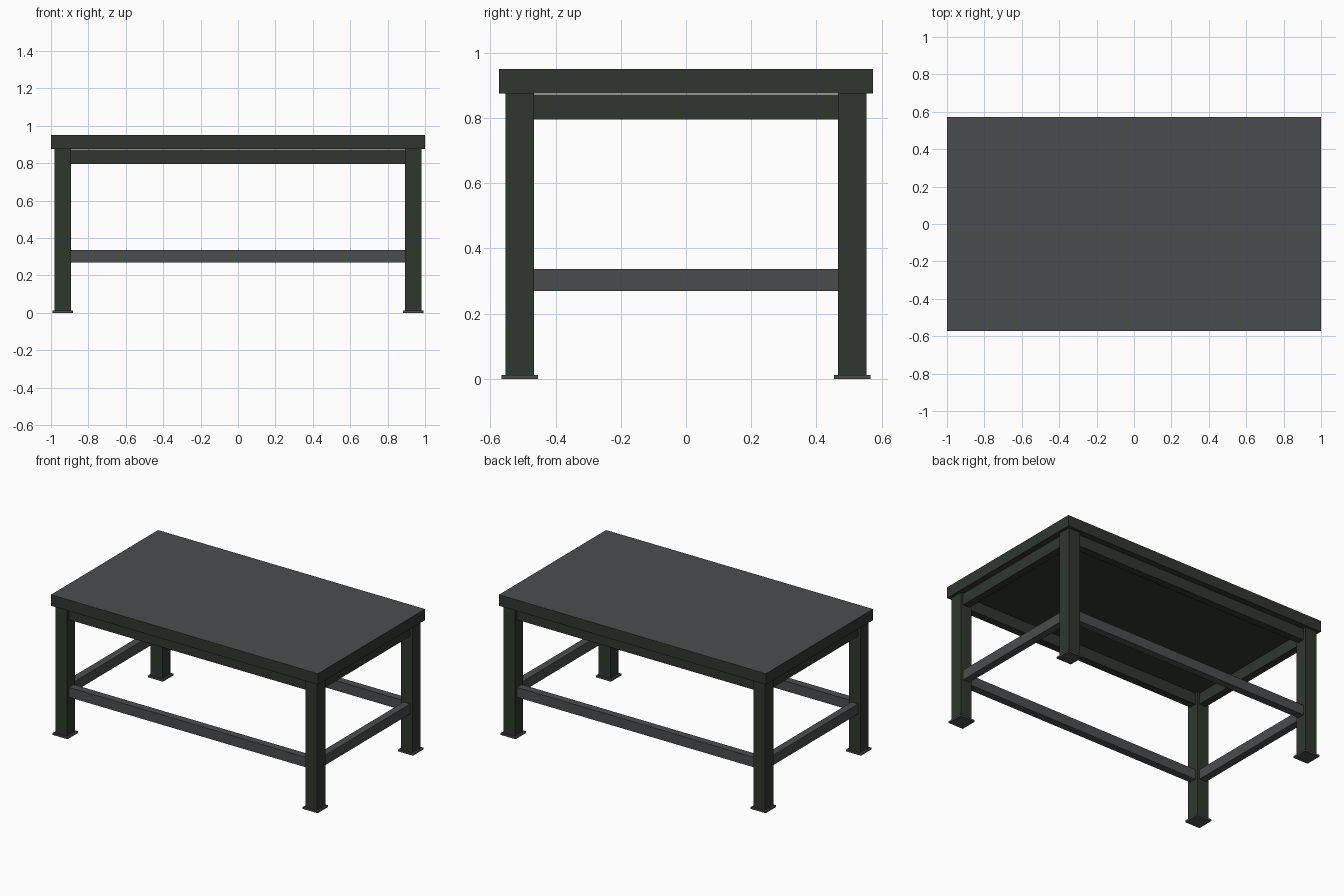
import bpy, bmesh
from mathutils import Matrix

if "Cube" in bpy.data.objects:
    bpy.data.objects.remove(bpy.data.objects["Cube"])


def material(name, color):
    m = bpy.data.materials.new(name)
    m.diffuse_color = (*color, 1)
    m.use_nodes = True
    m.node_tree.nodes["Principled BSDF"].inputs["Base Color"].default_value = m.diffuse_color
    return m


green = material("dark green paint", (0.029, 0.038, 0.028))
steel = material("dark grey steel", (0.068, 0.074, 0.076))


def box(name, lo, hi, mat):
    """Box between two opposite corners."""
    bm = bmesh.new()
    size = [b - a for a, b in zip(lo, hi)]
    mid = [(a + b) / 2 for a, b in zip(lo, hi)]
    bmesh.ops.create_cube(bm, size=1, matrix=Matrix.Translation(mid) @ Matrix.Diagonal((*size, 1)))
    me = bpy.data.meshes.new(name)
    bm.to_mesh(me)
    bm.free()
    me.materials.append(mat)
    ob = bpy.data.objects.new(name, me)
    bpy.context.collection.objects.link(ob)
    return ob


LX, LY = 0.937, 0.51      # leg centres
H = 0.0435                # half leg width
P = 0.056                 # half foot plate width
T = 0.025                 # half rail thickness
TOP_LO, TOP_HI = 0.875, 0.95

# Table top: green slab with a grey work surface
top = box("table_top", (-1, -0.573, TOP_LO), (1, 0.573, TOP_HI), green)
top.data.materials.append(steel)
for f in top.data.polygons:
    f.material_index = 1 if f.normal.z > 0.5 else 0

# Legs and foot plates
for sx, nx in ((-1, "left"), (1, "right")):
    for sy, ny in ((-1, "front"), (1, "back")):
        x, y = sx * LX, sy * LY
        box(f"{ny}_{nx}_leg", (x - H, y - H, 0.012), (x + H, y + H, TOP_LO), green)
        box(f"{ny}_{nx}_foot_plate", (x - P, y - P, 0), (x + P, y + P, 0.012), steel)

# Upper aprons and lower stretchers between the legs
for part, z0, z1, mat in (("apron", 0.795, 0.872, green), ("stretcher", 0.27, 0.337, steel)):
    for s, n in ((-1, "front"), (1, "back")):
        box(f"{n}_{part}", (-LX + H, s * LY - T, z0), (LX - H, s * LY + T, z1), mat)
    for s, n in ((-1, "left"), (1, "right")):
        box(f"{n}_{part}", (s * LX - T, -LY + H, z0), (s * LX + T, LY - H, z1), mat)
